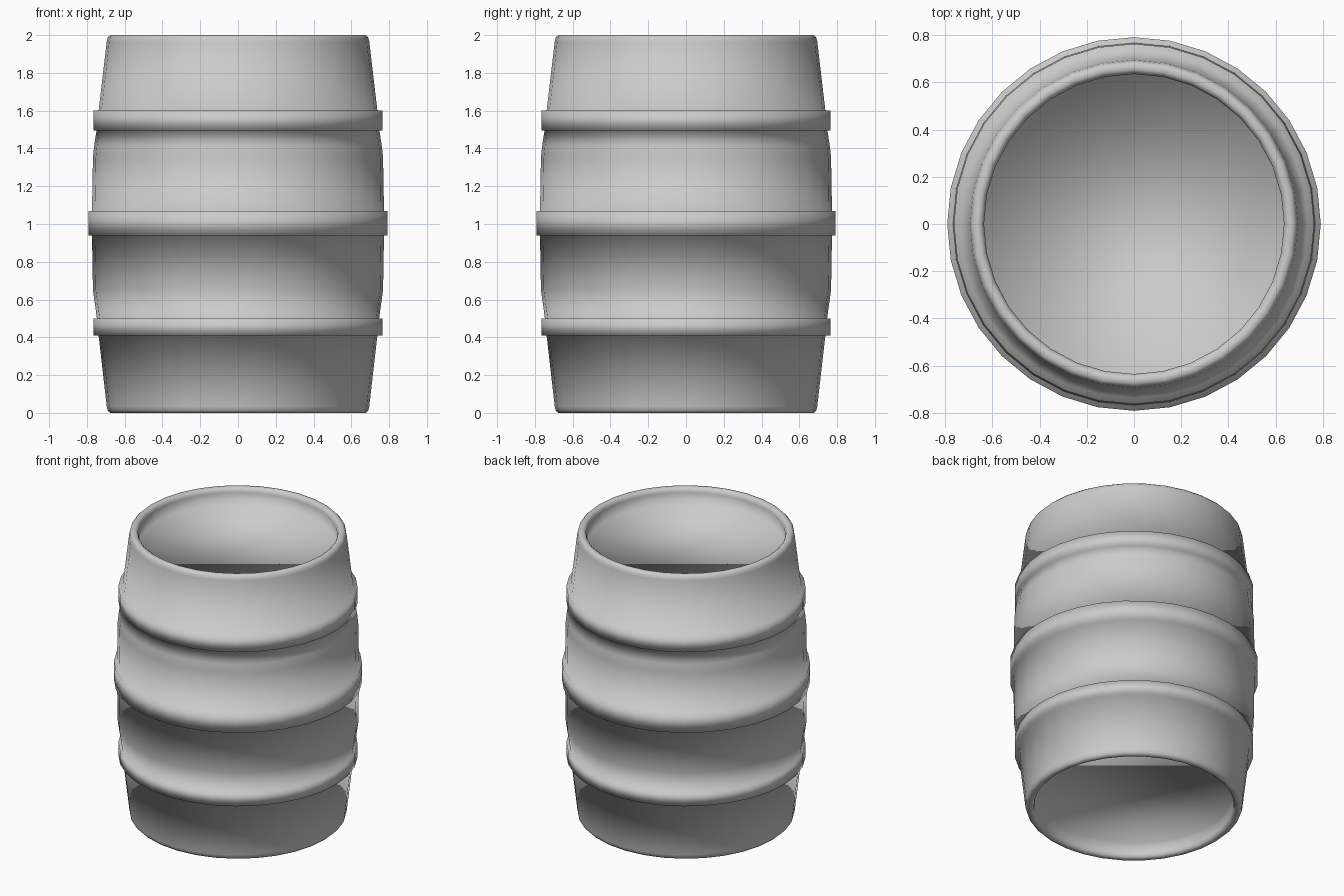
import bpy, bmesh
from math import cos, sin, pi

if "Cube" in bpy.data.objects:
    bpy.data.objects.remove(bpy.data.objects["Cube"])

SIDES = 32


def lathe(name, profile):
    """Revolve an (r, z) profile around z and cap both ends with flat n-gons."""
    bm = bmesh.new()
    rings = []
    for r, z in profile:
        rings.append([bm.verts.new((r * cos(2 * pi * i / SIDES),
                                    r * sin(2 * pi * i / SIDES), z))
                      for i in range(SIDES)])
    for a, b in zip(rings, rings[1:]):
        for i in range(SIDES):
            j = (i + 1) % SIDES
            bm.faces.new((a[i], a[j], b[j], b[i]))
    bm.faces.new(list(reversed(rings[0])))
    bm.faces.new(rings[-1])
    bmesh.ops.recalc_face_normals(bm, faces=bm.faces)
    for f in bm.faces:
        f.smooth = True
    mesh = bpy.data.meshes.new(name)
    bm.to_mesh(mesh)
    bm.free()
    ob = bpy.data.objects.new(name, mesh)
    bpy.context.collection.objects.link(ob)
    return ob


def hoop(z0, r0, z1, r1, r):
    """Raised band between two heights on the stave wall."""
    return [(r0, z0), (r, z0), (r, z1), (r1, z1)]


# rounded rim running into the recessed lid (upper end), mirrored for the base
rim = [(0.695, 1.965), (0.690, 1.987), (0.677, 2.0), (0.655, 2.0),
       (0.642, 1.990), (0.636, 1.970), (0.636, 1.89)]
base_rim = [(r, 2 - z) for r, z in reversed(rim)]

# bulging staves with three extruded hoops
profile = (base_rim
           + hoop(0.41, 0.738, 0.50, 0.747, 0.764)
           + [(0.768, 0.65)]
           + hoop(0.94, 0.773, 1.07, 0.773, 0.792)
           + [(0.768, 1.35), (0.762, 1.41)]
           + hoop(1.495, 0.749, 1.60, 0.738, 0.764)
           + rim)
lathe("barrel", profile)
